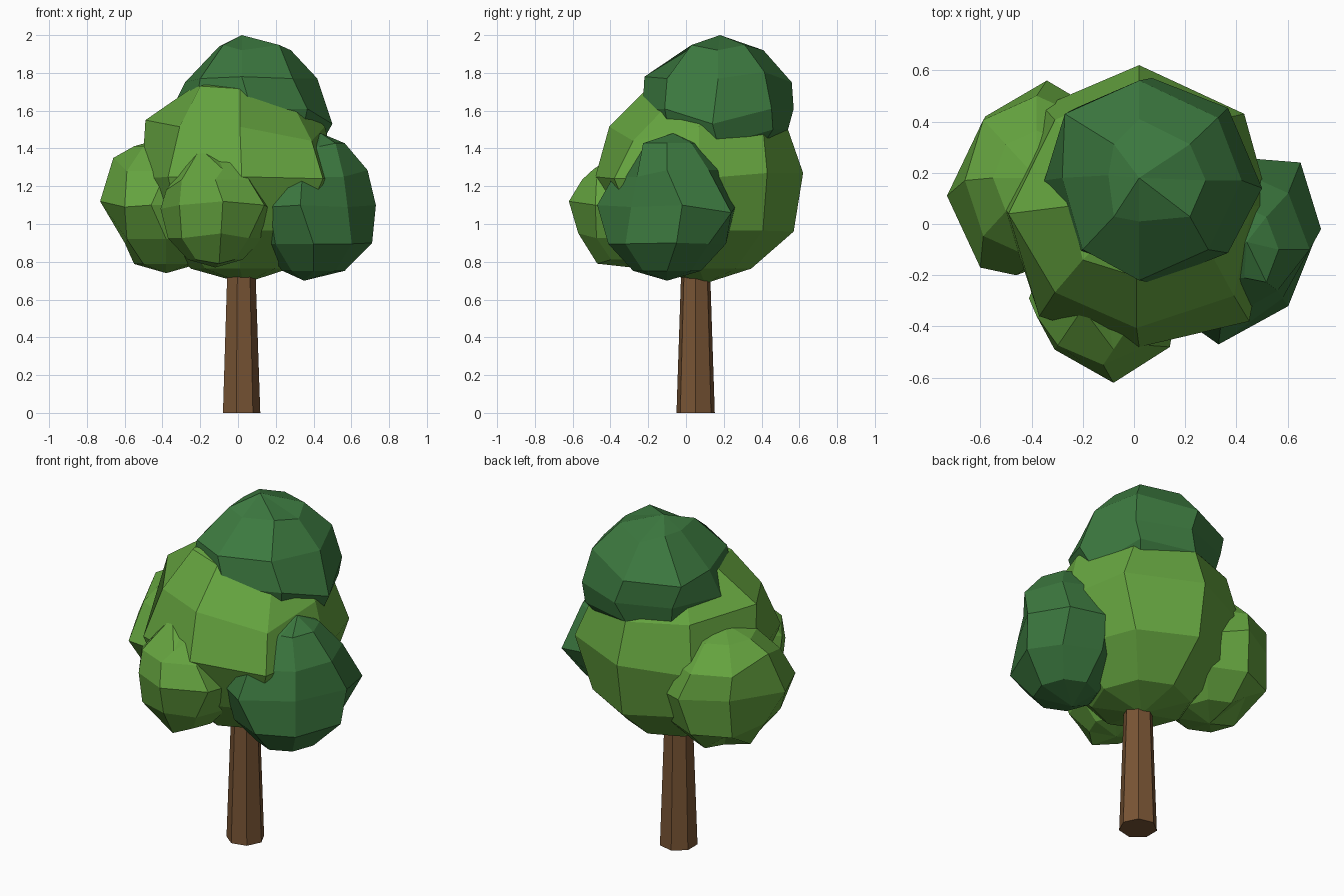
import bpy, bmesh, math
from mathutils import Vector, Matrix


def material(name, color):
    m = bpy.data.materials.new(name)
    m.diffuse_color = (*color, 1)
    return m


light = material("light_leaves", (0.13, 0.37, 0.05))
dark = material("dark_leaves", (0.045, 0.19, 0.05))
bark = material("bark", (0.19, 0.09, 0.035))


def finish(bm, name, mat):
    me = bpy.data.meshes.new(name)
    bm.to_mesh(me)
    bm.free()
    me.materials.append(mat)
    ob = bpy.data.objects.new(name, me)
    bpy.context.collection.objects.link(ob)


def clump(name, mat, center, radii, pulls):
    """Faceted 8 x 6 ball; the nearest corners are pulled to a few given points."""
    bm = bmesh.new()
    bmesh.ops.create_uvsphere(bm, u_segments=8, v_segments=6, radius=1,
                              matrix=Matrix.LocRotScale(Vector(center), None, Vector(radii)))
    free = list(bm.verts)
    for p in pulls:
        v = min(free, key=lambda w: (w.co - Vector(p)).length)
        v.co = p
        free.remove(v)
    finish(bm, name, mat)


# Seven-sided tapered trunk with one corner towards +x, running up into the leaves
bm = bmesh.new()
bmesh.ops.create_cone(bm, cap_ends=True, segments=7, radius1=0.104, radius2=0.07, depth=1.0)
bm.verts.ensure_lookup_table()
corner = bm.verts[0].co
turn = Matrix.Rotation(-math.atan2(corner.y, corner.x), 4, 'Z')
bmesh.ops.transform(bm, verts=bm.verts, matrix=Matrix.Translation((0.014, 0.051, 0.5)) @ turn)
finish(bm, "trunk", bark)

# Leaf clumps
clump("main_leaves", light, (0.01, 0.07, 1.24), (0.52, 0.55, 0.55),
      [(0.02, 0.62, 1.27), (0.02, 0.57, 0.96), (0.02, 0.54, 1.5), (0.43, 0.43, 1.27),
       (0.45, -0.38, 1.24), (0.02, -0.48, 1.25), (-0.37, -0.36, 1.25), (-0.49, 0.04, 1.55),
       (0.39, -0.28, 1.44), (0.27, -0.06, 1.67), (-0.2, -0.14, 1.73), (0.03, 0.1, 0.685)])
clump("top_leaves", dark, (0.07, 0.17, 1.61), (0.42, 0.4, 0.39),
      [(0.02, 0.18, 2.0), (0.02, -0.22, 1.78), (0.02, 0.56, 1.75), (0.02, 0.54, 1.5),
       (0.5, 0.14, 1.53), (0.42, 0.17, 1.77), (-0.2, -0.1, 1.77), (0.29, -0.1, 1.77),
       (-0.27, 0.43, 1.74), (-0.28, 0.18, 1.75), (-0.1, 0.19, 1.94), (0.02, 0.01, 1.92),
       (0.28, 0.17, 1.92), (0.02, 0.41, 1.92), (0.34, 0.46, 1.5)])
clump("left_leaves", light, (-0.38, 0.18, 1.1), (0.34, 0.37, 0.36),
      [(-0.73, 0.11, 1.12), (-0.58, 0.42, 1.14), (-0.34, 0.56, 1.14), (-0.66, 0.17, 1.35),
       (-0.6, -0.17, 1.09), (-0.46, -0.2, 1.1), (-0.6, 0.12, 0.9), (-0.5, 0.34, 0.88)])
clump("front_leaves", light, (-0.12, -0.29, 1.08), (0.29, 0.3, 0.31),
      [(-0.08, -0.62, 1.12), (-0.31, -0.49, 1.1), (0.14, -0.48, 1.1), (-0.09, -0.57, 0.95),
       (-0.1, -0.47, 0.79), (-0.2, -0.33, 1.4), (-0.38, -0.36, 1.18), (-0.08, -0.49, 1.29)])
clump("right_leaves", dark, (0.4, -0.1, 1.09), (0.33, 0.36, 0.39),
      [(0.73, -0.02, 1.1), (0.65, 0.24, 1.06), (0.58, -0.29, 1.09), (0.33, -0.47, 1.1),
       (0.71, -0.05, 0.9), (0.34, -0.385, 1.25), (0.56, -0.26, 1.25), (0.44, -0.07, 1.48),
       (0.43, -0.21, 1.41), (0.35, -0.1, 0.7)])
